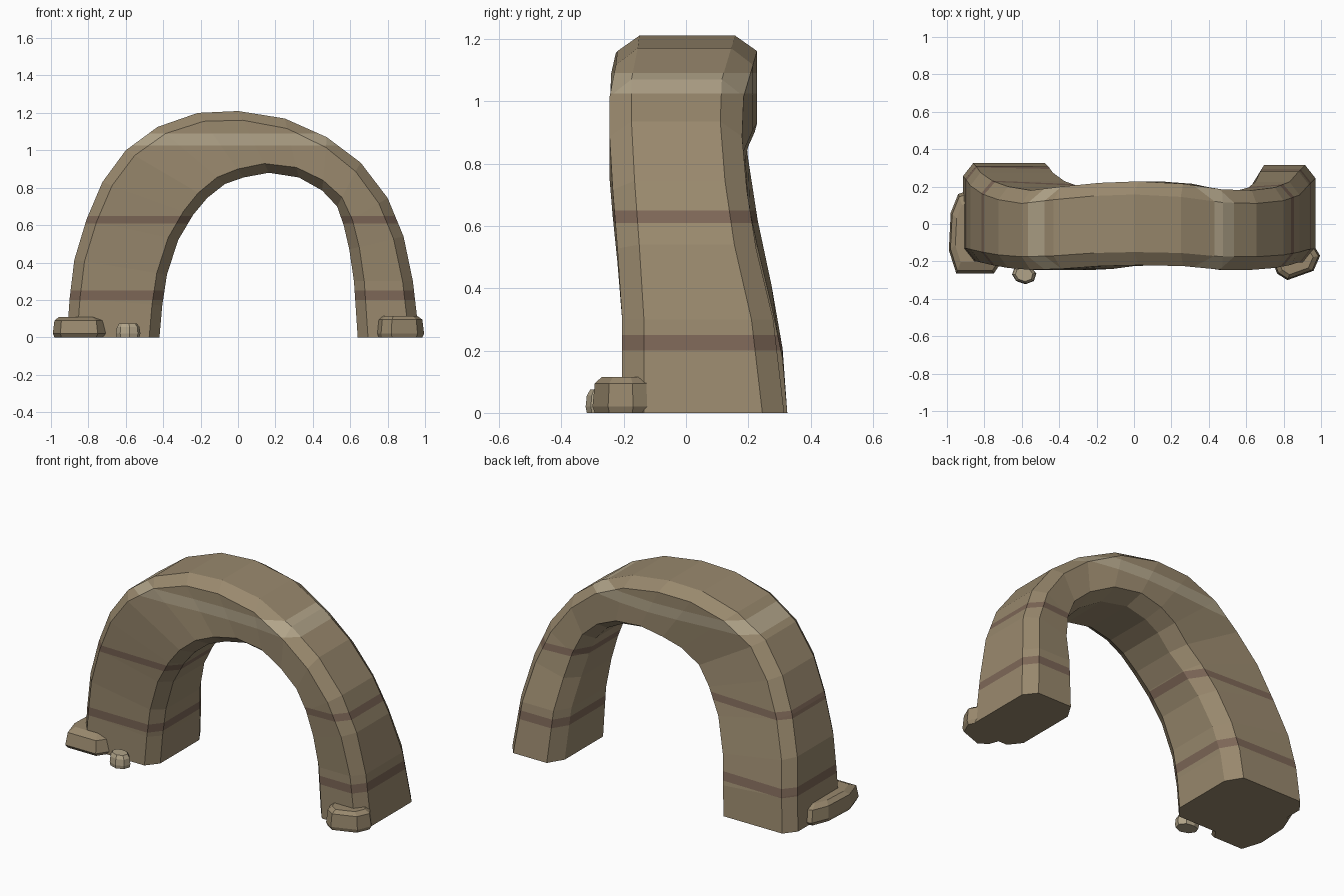
import bpy, bmesh
from mathutils import Vector

if "Cube" in bpy.data.objects:
    bpy.data.objects.remove(bpy.data.objects["Cube"])


def material(name, rgb):
    m = bpy.data.materials.new(name)
    m.diffuse_color = (*rgb, 1)
    m.use_nodes = True
    m.node_tree.nodes["Principled BSDF"].inputs["Base Color"].default_value = m.diffuse_color
    return m


STONE = material("sandstone", (0.32, 0.25, 0.155))
DARK = material("dark_stratum", (0.205, 0.135, 0.095))
LIGHT = material("light_stratum", (0.44, 0.37, 0.25))


def loft(bm, rings):
    """Skin closed rings of equal size and cap both ends."""
    rings = [[bm.verts.new(p) for p in r] for r in rings]
    n = len(rings[0])
    for a, b in zip(rings, rings[1:]):
        for i in range(n):
            j = (i + 1) % n
            bm.faces.new((a[i], a[j], b[j], b[i]))
    bm.faces.new(rings[0])
    bm.faces.new(rings[-1])
    bmesh.ops.recalc_face_normals(bm, faces=bm.faces[:])


def finish(bm, name, mats):
    me = bpy.data.meshes.new(name)
    bm.to_mesh(me)
    bm.free()
    for m in mats:
        me.materials.append(m)
    ob = bpy.data.objects.new(name, me)
    bpy.context.collection.objects.link(ob)
    return ob


# Arch stations: outer x, outer z, inner x, inner z, front y, back y
STATIONS = [
    (-.915, 0, -.42, 0, -.20, .325),
    (-.90, .21, -.405, .17, -.20, .31),
    (-.875, .415, -.38, .335, -.205, .275),
    (-.81, .63, -.32, .52, -.22, .23),
    (-.725, .83, -.24, .655, -.235, .20),
    (-.60, 1.0, -.165, .745, -.245, .18),
    (-.43, 1.125, -.07, .82, -.24, .20),
    (-.215, 1.2, .03, .855, -.225, .22),
    (0, 1.21, .165, .88, -.22, .228),
    (.25, 1.17, .325, .855, -.225, .215),
    (.475, 1.07, .45, .785, -.245, .185),
    (.655, .935, .53, .70, -.245, .18),
    (.80, .745, .565, .60, -.235, .195),
    (.885, .54, .595, .47, -.22, .225),
    (.935, .30, .62, .30, -.205, .28),
    (.97, 0, .64, 0, -.205, .315),
]


def section(ox, oz, ix, iz, f, b):
    """Chamfered rectangle spanning from the outer to the inner curve."""
    o, i = Vector((ox, 0, oz)), Vector((ix, 0, iz))
    d = (i - o).normalized() * .055
    y = lambda v: Vector((0, v, 0))
    c = .07
    return [o + y(f + c), o + d + y(f), i - d + y(f), i + y(f + c),
            i + y(b - c - .02), i - d + y(b), o + d + y(b), o + y(b - c)]


# Rock arch, cut into horizontal coloured strata
bm = bmesh.new()
loft(bm, [section(*s) for s in STATIONS])
BANDS = [(.20, .25, 1), (.61, .65, 1), (1.025, 1.09, 2)]
for lo, hi, _ in BANDS:
    for z in (lo, hi):
        bmesh.ops.bisect_plane(bm, geom=bm.verts[:] + bm.edges[:] + bm.faces[:],
                               plane_co=(0, 0, z), plane_no=(0, 0, 1), dist=1e-5)
for face in bm.faces:
    zs = [v.co.z for v in face.verts]
    for lo, hi, m in BANDS:
        if min(zs) > lo - .001 and max(zs) < hi + .001:
            face.material_index = m
finish(bm, "rock_arch", [STONE, DARK, LIGHT])


# Fallen boulders: outline, height
def boulder(name, outline, h, mat):
    pts = [Vector((x, y, 0)) for x, y in outline]
    c = sum(pts, Vector()) / len(pts)
    bm = bmesh.new()
    loft(bm, [[c + (p - c) * s + Vector((0, 0, z)) for p in pts]
              for z, s in ((0, .93), (.02, 1), (h - .02, .93), (h, .72))])
    finish(bm, name, [mat])


boulder("left_boulder", [(-.99, -.14), (-.95, -.265), (-.75, -.265), (-.70, -.19),
                         (-.74, .08), (-.88, .18), (-.94, .16), (-.98, .06)], .11, STONE)
boulder("right_boulder", [(.745, -.21), (.765, -.265), (.82, -.30), (.96, -.25),
                          (.995, -.17), (.965, -.12), (.86, -.11), (.78, -.13)], .115, STONE)
boulder("small_boulder", [(-.652, -.27), (-.63, -.305), (-.58, -.322), (-.535, -.305),
                          (-.522, -.265), (-.55, -.23), (-.60, -.222), (-.64, -.235)], .075, LIGHT)
